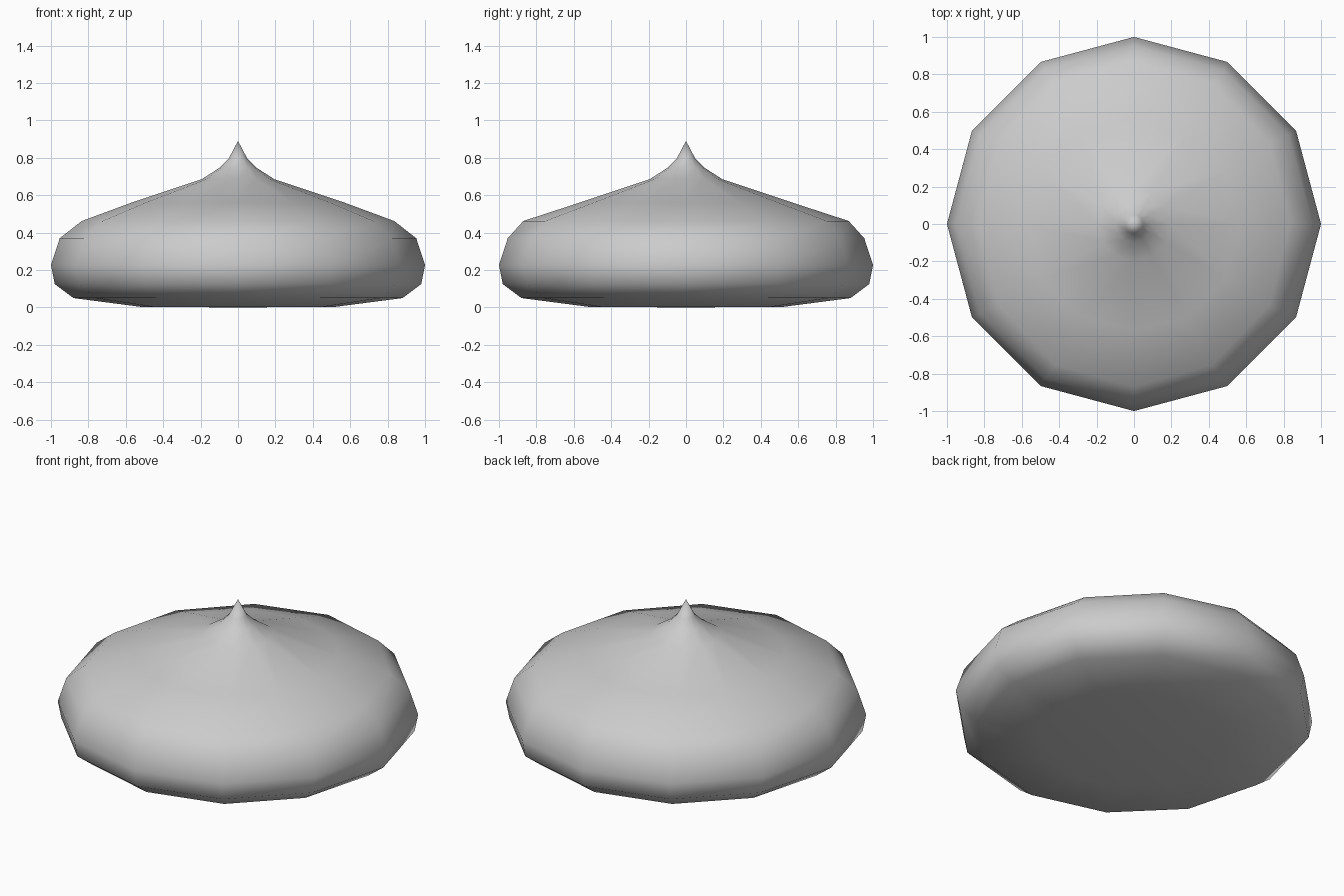
import bpy, bmesh, math

if "Cube" in bpy.data.objects:
    bpy.data.objects.remove(bpy.data.objects["Cube"])

SIDES = 12
# (radius x, radius y, height) rings from the base up
RINGS = [(0.52, 0.52, 0.003), (0.88, 0.88, 0.05), (0.98, 0.98, 0.125),
         (1.0, 1.0, 0.227), (0.953, 0.953, 0.37), (0.835, 0.87, 0.462),
         (0.57, 0.57, 0.56), (0.195, 0.195, 0.685), (0.098, 0.098, 0.747),
         (0.05, 0.05, 0.795)]

bm = bmesh.new()


def ring(rx, ry, z):
    angles = [2 * math.pi * i / SIDES for i in range(SIDES)]
    return [bm.verts.new((rx * math.cos(a), ry * math.sin(a), z)) for a in angles]


# Swollen body
loops = [ring(*r) for r in RINGS]
for low, high in zip(loops, loops[1:]):
    for i in range(SIDES):
        j = (i + 1) % SIDES
        bm.faces.new((low[i], low[j], high[j], high[i]))

# Flat base and pointed tip
base = bm.verts.new((0, 0, 0))
tip = bm.verts.new((0, 0, 0.89))
for i in range(SIDES):
    j = (i + 1) % SIDES
    bm.faces.new((base, loops[0][j], loops[0][i]))
    bm.faces.new((tip, loops[-1][i], loops[-1][j]))
bmesh.ops.recalc_face_normals(bm, faces=bm.faces)
for f in bm.faces:
    f.smooth = True

mesh = bpy.data.meshes.new("pointed_drop")
bm.to_mesh(mesh)
bm.free()
drop = bpy.data.objects.new("pointed_drop", mesh)
bpy.context.collection.objects.link(drop)
